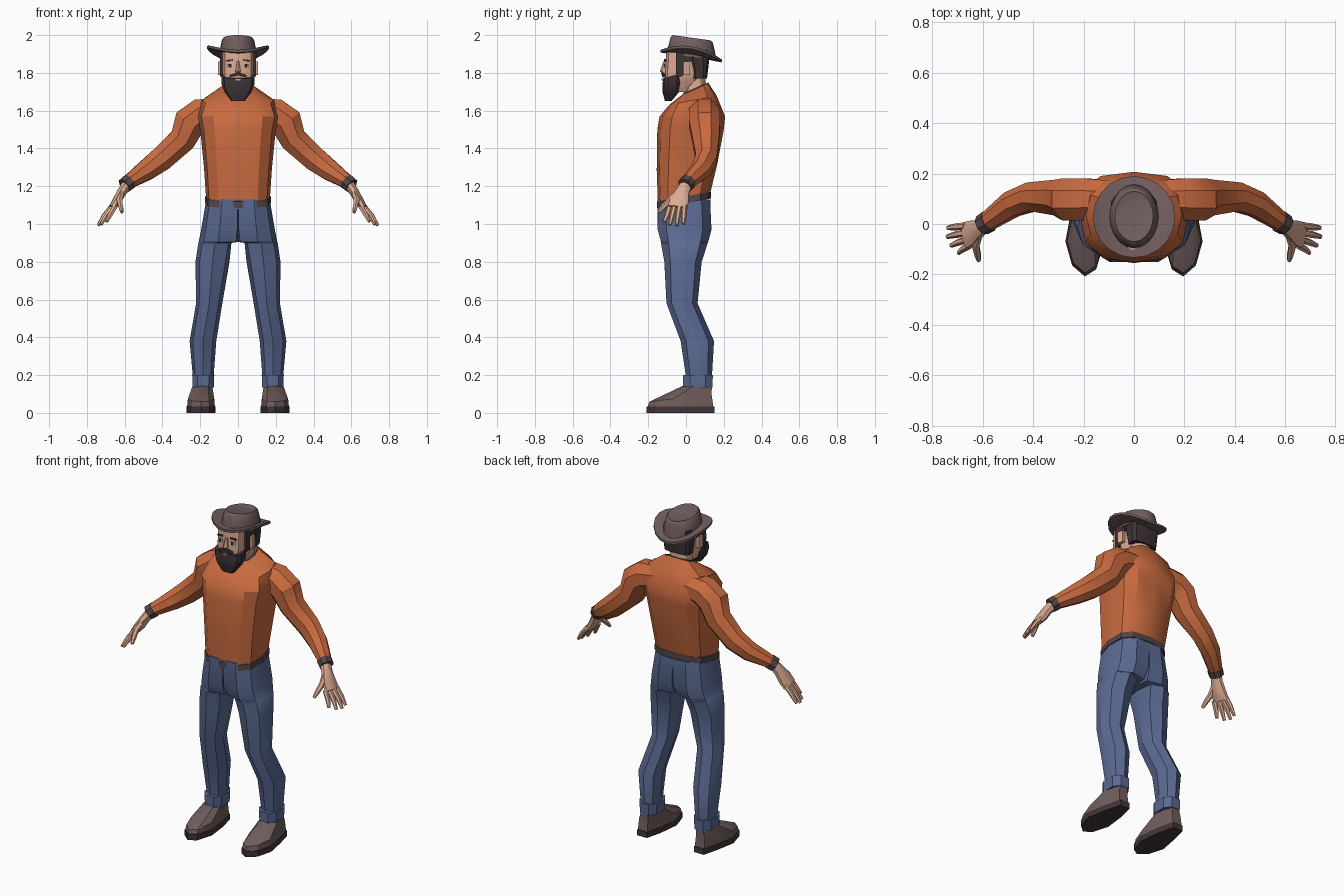
import bpy, bmesh, math
from mathutils import Vector, Matrix

if "Cube" in bpy.data.objects:
    bpy.data.objects.remove(bpy.data.objects["Cube"])


def material(name, r, g, b):
    m = bpy.data.materials.new(name)
    m.diffuse_color = (r, g, b, 1)
    m.use_nodes = True
    m.node_tree.nodes["Principled BSDF"].inputs["Base Color"].default_value = m.diffuse_color
    return m


SHIRT = material("orange shirt", .58, .145, .05)
JEANS = material("blue denim", .105, .145, .29)
FELT = material("brown leather", .165, .11, .11)
TRIM = material("dark trim", .085, .06, .065)
SOLE = material("dark sole", .055, .035, .038)
HAIR = material("dark hair", .048, .032, .036)
SKIN = material("skin", .72, .41, .29)
WHITE = material("eye white", .75, .7, .66)
BLACK = material("eye black", .015, .012, .012)


def finish(name, bm, mat, mirror):
    bmesh.ops.recalc_face_normals(bm, faces=bm.faces)
    me = bpy.data.meshes.new(name)
    bm.to_mesh(me)
    bm.free()
    me.materials.append(mat)
    ob = bpy.data.objects.new(name, me)
    bpy.context.collection.objects.link(ob)
    if mirror:
        ob.modifiers.new("mirror", 'MIRROR').use_mirror_merge = False
    return ob


def loft(name, rings, mat, mirror=False, caps=True):
    """Skin a list of equal-length closed rings."""
    bm = bmesh.new()
    vs = [[bm.verts.new(p) for p in r] for r in rings]
    n = len(vs[0])
    for a, b in zip(vs, vs[1:]):
        for i in range(n):
            j = (i + 1) % n
            bm.faces.new((a[i], a[j], b[j], b[i]))
    if caps:
        bm.faces.new(vs[0])
        bm.faces.new(vs[-1])
    return finish(name, bm, mat, mirror)


def ring(z, hx, yf, yb, tilt=0, n=12, e=.7, cx=0, off=0):
    """Horizontal superellipse; tilt raises the back and lowers the front."""
    cy, hy, out = (yf + yb) / 2, (yb - yf) / 2, []
    for i in range(n):
        a = math.tau * (i + off) / n
        s, c = math.sin(a), math.cos(a)
        u, v = math.copysign(abs(s) ** e, s), math.copysign(abs(c) ** e, c)
        out.append((cx + hx * u, cy + hy * v, z + tilt * v))
    return out


def tube(name, path, mat, n=8, mirror=True):
    """Limb along (centre, radius across, radius in depth) stations."""
    pts = [Vector(p[0]) for p in path]
    rings = []
    for i, (c, ra, rd) in enumerate(path):
        t = (pts[min(i + 1, len(pts) - 1)] - pts[max(i - 1, 0)]).normalized()
        side = t.cross(Vector((0, 1, 0))).normalized()
        deep = side.cross(t)
        rings.append([pts[i] + side * ra * math.cos(math.tau * (k + .5) / n) * 1.06
                      + deep * rd * math.sin(math.tau * (k + .5) / n) * 1.06 for k in range(n)])
    return loft(name, rings, mat, mirror)


def box(name, c, size, mat, rz=0, ry=0, mirror=True):
    bm = bmesh.new()
    bmesh.ops.create_cube(bm, size=1)
    m = (Matrix.Translation(c) @ Matrix.Rotation(rz, 4, 'Z') @ Matrix.Rotation(ry, 4, 'Y')
         @ Matrix.Diagonal((*size, 1)))
    bmesh.ops.transform(bm, matrix=m, verts=bm.verts)
    return finish(name, bm, mat, mirror)


# Torso, belt and collar
loft("shirt_body", [ring(1.12, .168, -.148, .125, .03), ring(1.3, .18, -.155, .165, .015),
                    ring(1.5, .2, -.152, .2), ring(1.57, .215, -.14, .207),
                    ring(1.655, .19, -.09, .162, .025), ring(1.715, .09, -.02, .12, .03)], SHIRT)
loft("belt", [ring(1.11, .176, -.153, .132, .025), ring(1.145, .174, -.153, .132, .025)], TRIM)
loft("collar", [ring(1.695, .095, -.025, .125, .03), ring(1.72, .075, -.015, .118, .03)], TRIM)


# Trouser legs: each starts as half of the hips, then turns into an octagonal leg
def leg_ring(z, xi, xo, yf, yb, a, b):
    w, d, ym = xo - xi, yb - yf, (yf + yb) / 2
    return [(xi, ym, z), (xi + a * w, yf + b * d, z), (xi + .5 * w, yf + .01 * d, z),
            (xi + .88 * w, yf + .17 * d, z), (xo, ym, z), (xi + .88 * w, yb - .17 * d, z),
            (xi + .5 * w, yb - .01 * d, z), (xi + a * w, yb - b * d, z)]


loft("trouser_leg", [leg_ring(*r) for r in (
    (1.13, 0, .168, -.15, .13, 0, 0), (.97, 0, .195, -.153, .138, .02, .03),
    (.905, 0, .208, -.135, .12, .05, .08), (.9, .035, .21, -.135, .118, .08, .12),
    (.8, .045, .225, -.117, .085, .12, .15), (.58, .083, .222, -.105, .063, .14, .15),
    (.38, .115, .256, -.03, .15, .14, .15), (.18, .13, .238, 0, .138, .14, .15))], JEANS, True)
loft("trouser_cuff", [ring(.135, .059, -.02, .145, 0, 8, .75, .184, .5),
                      ring(.2, .062, -.022, .147, 0, 8, .75, .184, .5)], JEANS, True)

# Shoes
outline = [(.16, .15), (.225, .15), (.25, .05), (.272, -.07), (.245, -.165),
           (.195, -.208), (.15, -.18), (.12, -.08), (.135, .05)]


def shoe_ring(s, z0, slope=0):
    return [(.19 + (x - .19) * s, -.03 + (y + .03) * s, z0 + slope * (y + .2)) for x, y in outline]


loft("shoe_sole", [shoe_ring(1, 0), shoe_ring(1, .035)], SOLE, True)
ankle = [(.184 + (x - .19) * .68, -.012 + (y + .205) * .42, .145) for x, y in outline]
loft("shoe_upper", [shoe_ring(.97, .033), shoe_ring(.92, .06, .11), ankle], FELT, True)

# Sleeves, wrist bands and hands
tube("sleeve", [((.1, .1, 1.6), .07, .075), ((.2, .098, 1.58), .085, .085),
                ((.255, .098, 1.54), .088, .085), ((.295, .105, 1.445), .072, .072),
                ((.405, .108, 1.345), .066, .058), ((.485, .078, 1.285), .056, .052),
                ((.595, 0, 1.212), .034, .036)], SHIRT)
tube("wrist_band", [((.575, .012, 1.224), .042, .042), ((.602, -.005, 1.203), .04, .04)], TRIM)
tube("palm", [((.585, .005, 1.215), .028, .03), ((.615, -.018, 1.17), .025, .036),
              ((.64, -.035, 1.125), .024, .05), ((.668, -.045, 1.085), .017, .053)], SKIN)
for i, (y0, x1, y1, z1) in enumerate(((-.008, .738, -.015, 1.0), (-.034, .74, -.05, .992),
                                      (-.06, .725, -.085, .996), (-.085, .695, -.115, 1.012))):
    x0 = .668 - .006 * i
    tube("finger", [((x0, y0, 1.095), .014, .014),
                    (((x0 + x1) / 2 + .006, (y0 + y1) / 2, 1.045), .013, .013),
                    ((x1, y1, z1), .008, .009)], SKIN, 6)
tube("thumb", [((.615, -.025, 1.17), .018, .025), ((.628, -.085, 1.125), .016, .016),
               ((.62, -.12, 1.09), .013, .014), ((.615, -.145, 1.062), .008, .009)], SKIN, 6)

# Neck and head
loft("neck", [ring(1.66, .065, -.01, .11, e=.9), ring(1.82, .06, -.02, .1, e=.9)], SKIN)
loft("head", [ring(1.7, .05, -.1, .02, e=.5, off=.5), ring(1.76, .078, -.11, .06, e=.5, off=.5),
              ring(1.8, .083, -.114, .09, e=.5, off=.5),
              ring(1.92, .083, -.106, .1, e=.5, off=.5)], SKIN)
tube("nose", [((0, -.108, 1.862), .007, .01), ((0, -.117, 1.81), .014, .02),
              ((0, -.108, 1.797), .012, .014)], SKIN, 6, False)
box("ear", (.094, .002, 1.825), (.02, .035, .07), SKIN, rz=.15)

# Eyes and brows
box("eye_white", (.042, -.11, 1.838), (.028, .007, .02), WHITE, rz=.12)
box("pupil", (.042, -.1125, 1.838), (.015, .006, .019), BLACK, rz=.12)
box("eyebrow", (.044, -.109, 1.866), (.036, .009, .009), HAIR, rz=.12, ry=.12)

# Hair, sideburns, beard and moustache
loft("hair_back", [ring(1.77, .085, .03, .112, .0, e=.6, off=.5),
                   ring(1.85, .093, .015, .122, 0, e=.6, off=.5),
                   ring(1.92, .093, .0, .12, 0, e=.6, off=.5)], HAIR)
box("hair_side", (.084, -.01, 1.885), (.02, .085, .05), HAIR)
box("sideburn", (.084, -.036, 1.83), (.02, .034, .1), HAIR)
loft("beard", [ring(1.652, .037, -.112, -.075, 0, e=.6, off=.5),
               ring(1.7, .074, -.126, -.035, .0, e=.6, off=.5),
               ring(1.745, .089, -.126, -.02, .01, e=.6, off=.5),
               ring(1.785, .09, -.122, -.018, .015, e=.6, off=.5)], HAIR)
box("moustache", (.022, -.119, 1.789), (.046, .014, .014), HAIR, rz=.12, ry=.3)
box("lower_lip", (0, -.126, 1.765), (.028, .006, .009), SKIN, mirror=False)


# Hat: curled, tilted brim and a tapered crown with a dented top
def hat_ring(hx, hy, z):
    pts = ring(0, hx, .028 - hy, .028 + hy, n=20, e=1)
    return [(x, y, z + 1.7 * x * x - .16 * (y - .028)) for x, y, _ in pts]


loft("hat_brim", [hat_ring(.09, .12, 1.882), hat_ring(.163, .162, 1.882),
                  hat_ring(.163, .162, 1.896), hat_ring(.09, .12, 1.9)], FELT)


def crown_ring(hx, hy, z):
    return ring(z, hx, .03 - hy, .03 + hy, -.014, 20, 1)


loft("hat_crown", [crown_ring(.1, .128, 1.885), crown_ring(.096, .124, 1.925),
                   crown_ring(.085, .112, 1.975), crown_ring(.076, .1, 1.986),
                   crown_ring(.05, .075, 1.98)], FELT)

# Smooth the soft forms and keep the creases
for ob in bpy.data.objects:
    ob.select_set(True)
    bpy.context.view_layer.objects.active = ob
bpy.ops.object.shade_smooth_by_angle(angle=math.radians(32))
